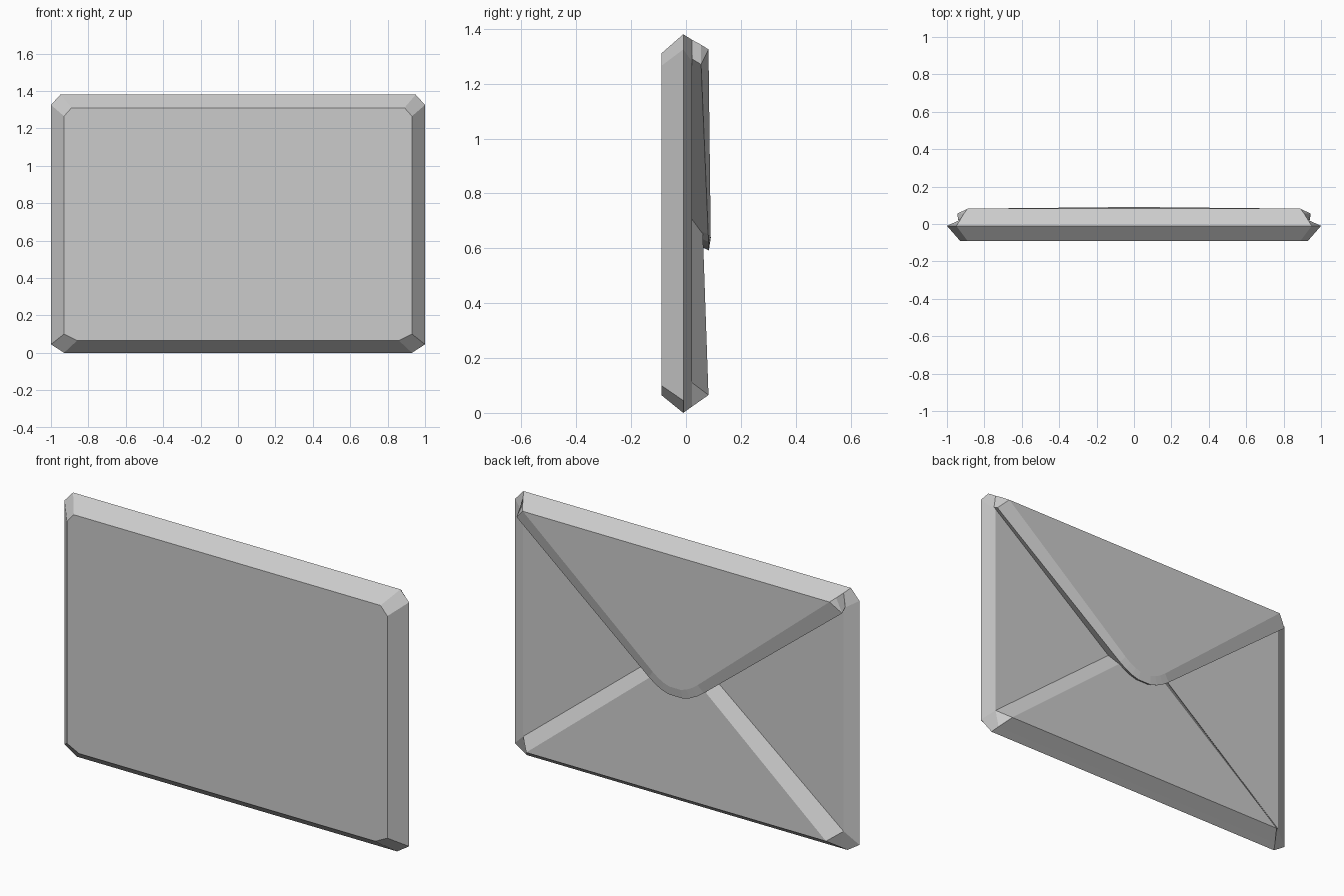
import bpy, bmesh

cube = bpy.data.objects.get("Cube")
if cube:
    bpy.data.objects.remove(cube, do_unlink=True)

paper = bpy.data.materials.new("paper_grey")
paper.use_nodes = True
GREY = (0.6, 0.6, 0.6, 1)
paper.diffuse_color = GREY
paper.node_tree.nodes["Principled BSDF"].inputs["Base Color"].default_value = GREY


def loft(name, loops):
    """Bridge equal-length loops and cap both ends."""
    bm = bmesh.new()
    rings = [[bm.verts.new(p) for p in loop] for loop in loops]
    for a, b in zip(rings, rings[1:]):
        for i in range(len(a)):
            j = (i + 1) % len(a)
            bm.faces.new((a[i], a[j], b[j], b[i]))
    bm.faces.new(rings[0])
    bm.faces.new(rings[-1])
    bmesh.ops.remove_doubles(bm, verts=bm.verts, dist=0.0005)
    bmesh.ops.recalc_face_normals(bm, faces=bm.faces)
    mesh = bpy.data.meshes.new(name)
    bm.to_mesh(mesh)
    bm.free()
    mesh.materials.append(paper)
    obj = bpy.data.objects.new(name, mesh)
    bpy.context.collection.objects.link(obj)
    return obj


def mirrored(half, depth):
    """Complete a right-hand xz outline symmetrically; depth gives y from z."""
    full = half + [(-x, z) for x, z in reversed(half)]
    return [(x, depth(z), z) for x, z in full]


# Envelope body: bevelled octagonal slab
loft("envelope_body", [
    mirrored([(0.86, 0.065), (0.93, 0.10), (0.93, 1.265), (0.89, 1.31)], lambda z: -0.09),
    mirrored([(0.93, 0.0), (1.0, 0.045), (1.0, 1.325), (0.95, 1.38)], lambda z: -0.01),
    mirrored([(0.91, 0.023), (0.93, 0.11), (0.93, 1.28), (0.93, 1.36)], lambda z: 0.022),
])

# Lower flap: wedge that thins toward its hidden tip
loft("lower_flap", [
    mirrored([(0.91, 0.023), (0.93, 0.11), (0.12, 0.76)], lambda z: 0.022),
    mirrored([(0.87, 0.065), (0.87, 0.065), (0.08, 0.71)], lambda z: 0.082 - 0.035 * (z - 0.065)),
])


def flap_half(top, side, apex, width, steps=4):
    """Top corner, side corner, then a rounded tip running to the centre."""
    slope = (side[1] - apex) / side[0]
    pts = [top, side]
    for i in range(steps):
        x = width * (1 - i / steps)
        pts.append((x, apex + slope * (x * x + width * width) / (2 * width)))
    return pts


# Upper flap: undercut wall, chamfered rim and sloping back face
loft("upper_flap", [
    mirrored(flap_half((0.93, 1.36), (0.94, 1.29), 0.56, 0.15), lambda z: 0.022),
    mirrored(flap_half((0.91, 1.342), (0.945, 1.27), 0.525, 0.16),
             lambda z: 0.055 + max(0, 1.27 - z) * 0.042),
    mirrored(flap_half((0.89, 1.325), (0.89, 1.325), 0.58, 0.13),
             lambda z: 0.082 + (1.325 - z) * 0.012),
])
